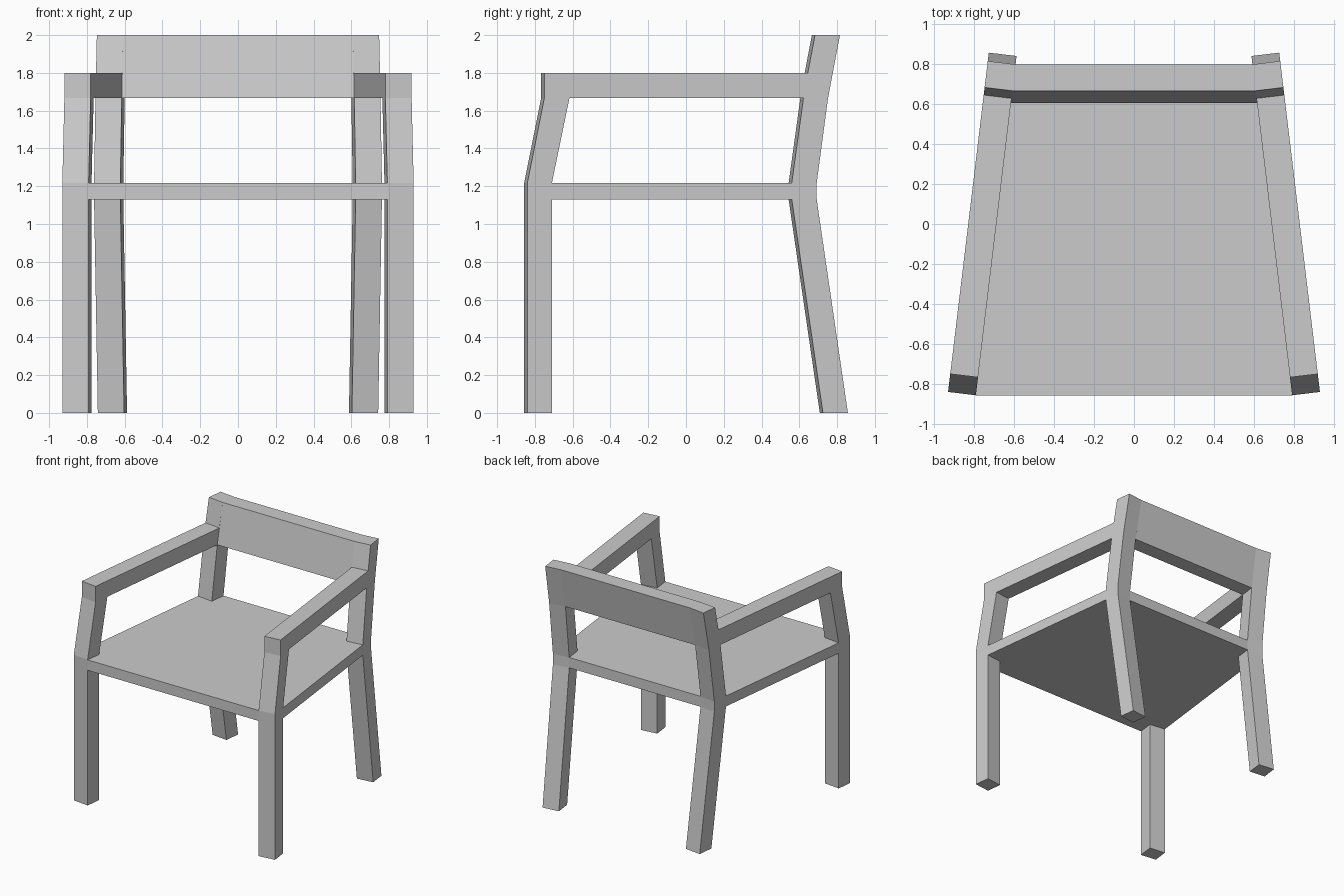
import bpy, bmesh
from mathutils import Vector

if "Cube" in bpy.data.objects:
    bpy.data.objects.remove(bpy.data.objects["Cube"])

THICK = 0.14          # thickness of the side frames
SPLAY = -0.12         # inward slope of the side frames seen from above
NORMAL = Vector((1, -SPLAY, 0)).normalized()


def outer(y, z):
    """Point on the outer plane of the right side frame."""
    return Vector((0.93 + SPLAY * (y + 0.84), y, z))


def add_object(name, bm):
    bmesh.ops.recalc_face_normals(bm, faces=bm.faces) if name != "side_frames" else None
    me = bpy.data.meshes.new(name)
    bm.to_mesh(me)
    bm.free()
    ob = bpy.data.objects.new(name, me)
    bpy.context.collection.objects.link(ob)
    return ob


# Leg profiles: (front y, rear y, z) from the floor up
front_leg = [(-0.84, -0.71, 0), (-0.84, -0.71, 1.13), (-0.84, -0.71, 1.217),
             (-0.75, -0.617, 1.667), (-0.75, -0.617, 1.8)]
back_leg = [(0.725, 0.857, 0), (0.56, 0.692, 1.13), (0.56, 0.692, 1.217),
            (0.622, 0.752, 1.667), (0.645, 0.777, 1.8), (0.683, 0.815, 2.0)]

# Side frames: legs, seat rail and armrest as one flat outline, solidified and mirrored
bm = bmesh.new()
rows = [[[bm.verts.new(outer(y, z)) for y in (a, b)] for a, b, z in leg]
        for leg in (front_leg, back_leg)]
for col in rows:
    for lo, hi in zip(col, col[1:]):
        bm.faces.new((lo[0], lo[1], hi[1], hi[0]))
F, B = rows
for i in (1, 3):      # seat rail, armrest
    bm.faces.new((F[i][1], B[i][0], B[i + 1][0], F[i + 1][1]))
frames = add_object("side_frames", bm)
solid = frames.modifiers.new("thickness", 'SOLIDIFY')
solid.thickness = THICK
solid.offset = -1
frames.modifiers.new("mirror", 'MIRROR').use_mirror_merge = False


def cross_panel(name, profile):
    """Panel spanning between the inner faces of the two side frames."""
    bm = bmesh.new()
    right = [outer(y, z) - NORMAL * THICK for y, z in profile]
    r = [bm.verts.new(p) for p in right]
    l = [bm.verts.new((-p.x, p.y, p.z)) for p in right]
    bm.faces.new(r)
    bm.faces.new(l[::-1])
    for i in range(len(r)):
        j = (i + 1) % len(r)
        bm.faces.new((r[i], l[i], l[j], r[j]))
    return add_object(name, bm)


# Seat slab and backrest, flush with the legs
cross_panel("seat", [(-0.84, 1.13), (0.692, 1.13), (0.692, 1.217), (-0.84, 1.217)])
cross_panel("backrest", [(0.622, 1.667), (0.752, 1.667), (0.815, 2.0), (0.683, 2.0)])
